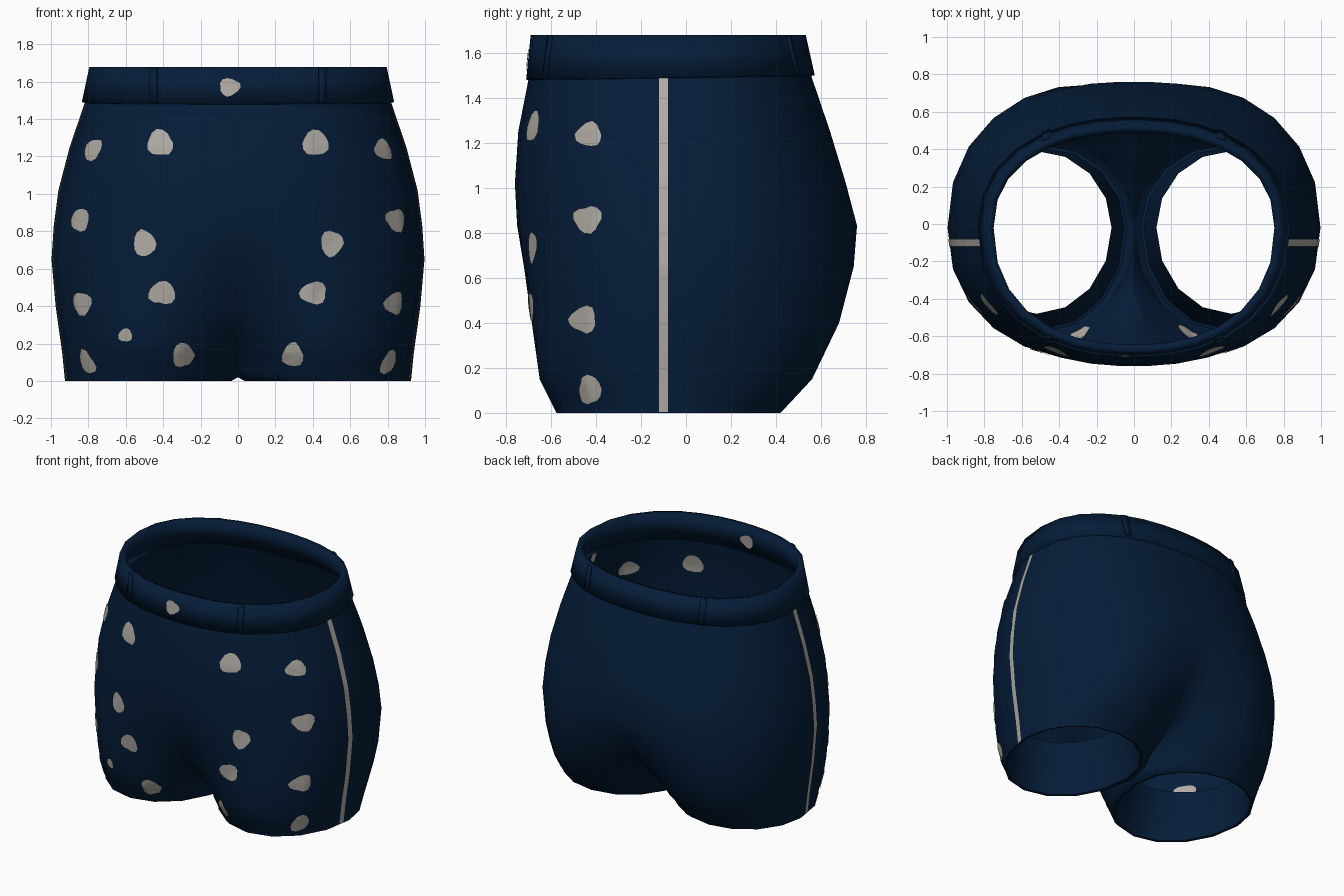
import bpy, bmesh, math, random
from mathutils import Vector
from mathutils.bvhtree import BVHTree

random.seed(4)
if "Cube" in bpy.data.objects:
    bpy.data.objects.remove(bpy.data.objects["Cube"])

SEGMENTS = 16
MIDDLE = -0.02


def material(name, colour):
    mat = bpy.data.materials.new(name)
    mat.use_nodes = True
    mat.diffuse_color = (*colour, 1)
    mat.node_tree.nodes["Principled BSDF"].inputs["Base Color"].default_value = (*colour, 1)
    return mat


navy = material("navy cloth", (0.0015, 0.012, 0.04))
grey = material("warm grey print", (0.44, 0.41, 0.37))


def finish(name, bm, mat, thickness=0, offset=-1):
    mesh = bpy.data.meshes.new(name)
    bm.to_mesh(mesh)
    obj = bpy.data.objects.new(name, mesh)
    bpy.context.collection.objects.link(obj)
    mesh.materials.append(mat)
    bpy.ops.object.select_all(action="DESELECT")
    obj.select_set(True)
    bpy.context.view_layer.objects.active = obj
    bpy.ops.object.shade_smooth_by_angle(angle=math.radians(50))
    if thickness:
        mod = obj.modifiers.new("cloth thickness", "SOLIDIFY")
        mod.thickness = thickness
        mod.offset = offset
        mod.use_even_offset = True
    return obj


def half_ring(z, half_width, front, back, split=0, gap=0):
    """Half outline from front centre to back centre; split pulls it into a leg loop."""
    points = []
    for i in range(SEGMENTS + 1):
        t = i / SEGMENTS
        s = min(1, max(0, math.sin(math.pi * t)))
        sign = -1 if t < 0.5 else 1
        hip_x = s ** 1.5
        hip_y = max(0, 1 - hip_x ** 2.25) ** (1 / 2.25)
        # a higher power rounds the valley between the legs
        power = 1 + 1.3 * (1 - split) if s * s < 0.5 else 1
        leg_x, leg_y = s * s, abs(math.sin(2 * math.pi * t)) ** power
        x = hip_x + (leg_x - hip_x) * split
        y = hip_y + (leg_y - hip_y) * split
        points.append((gap + x * (half_width - gap), y, sign))
    reach = max(p[1] for p in points)
    depth = {-1: front - MIDDLE, 1: back - MIDDLE}
    return [Vector((x, MIDDLE + depth[sign] * y / reach, z)) for x, y, sign in points]


def loft(rings):
    """Skin half rings from bottom to top and mirror them into one shell."""
    bm = bmesh.new()
    for side in (1, -1):
        rows = [[bm.verts.new((p.x * side, p.y, p.z)) for p in ring] for ring in rings]
        for low, high in zip(rows, rows[1:]):
            for i in range(SEGMENTS):
                quad = [low[i], low[i + 1], high[i + 1], high[i]]
                bm.faces.new(quad if side > 0 else quad[::-1])
    # each leg loop closes on itself below the crotch
    bmesh.ops.remove_doubles(bm, verts=bm.verts, dist=0.002)
    bm.normal_update()
    return bm


# Shorts body: height, half width, front, back
PROFILE = [(0, 0.925, -0.575, 0.42), (0.15, 0.94, -0.65, 0.56), (0.4, 0.975, -0.685, 0.68),
           (0.65, 0.997, -0.72, 0.745), (0.83, 0.985, -0.75, 0.76), (1.02, 0.96, -0.76, 0.71),
           (1.25, 0.9, -0.745, 0.64), (1.53, 0.805, -0.69, 0.545)]
# Height and how far the outline is split into legs
LEVELS = [(0, 1), (0.02, 1), (0.05, 0.85), (0.1, 0.7), (0.15, 0.6), (0.26, 0.4), (0.4, 0.24),
          (0.65, 0.07), (0.83, 0.01), (1.02, 0), (1.25, 0), (1.53, 0)]


def profile_at(z):
    for a, b in zip(PROFILE, PROFILE[1:]):
        if z <= b[0]:
            f = (z - a[0]) / (b[0] - a[0])
            return [p + (q - p) * f for p, q in zip(a[1:], b[1:])]


body = loft([half_ring(z, *profile_at(z), split, 0.035 if z == 0 else 0) for z, split in LEVELS])
body_tree = BVHTree.FromBMesh(body)
finish("shorts_body", body, navy)

# Plain lining that turns up inside each leg
lining = loft([half_ring(0, 0.925, -0.575, 0.42, 1, 0.035),
               half_ring(0.004, 0.908, -0.558, 0.405, 1, 0.052),
               half_ring(0.36, 0.92, -0.48, 0.39, 1, 0.12)])
bmesh.ops.reverse_faces(lining, faces=lining.faces)
finish("leg_linings", lining, navy)

# Waistband, with its lower edge rising slightly to the back
band_rings = [half_ring(1.48, 0.835, -0.71, 0.572), half_ring(1.678, 0.795, -0.69, 0.532)]
for p in band_rings[0]:
    p.z += 0.02 * (p.y + 0.71) / 1.28
band = loft(band_rings)
band_tree = BVHTree.FromBMesh(band)
finish("waistband", band, navy, 0.045)


def plate(name, rows, facing, tree, lift, mat, closed=False, thickness=0):
    """Lay a grid of (u, v) points on the cloth, seen from front, back, left or right."""
    bm = bmesh.new()
    sides = {"front": (0, -1), "back": (0, 1), "left": (1, 0), "right": (-1, 0)}
    dx, dy = sides[facing]
    grid = []
    for row in rows:
        line = []
        for u, v in row:
            start = Vector((dx * 3 or u, dy * 3 or u, v))
            hit, normal, _, _ = tree.ray_cast(start, Vector((-dx, -dy, 0)))
            line.append(bm.verts.new(hit + normal * lift) if hit else None)
        grid.append(line)
    for a, b in zip(grid, grid[1:]):
        count = len(a) if closed else len(a) - 1
        for i in range(count):
            j = (i + 1) % len(a)
            quad = [a[i], a[j], b[j], b[i]]
            if all(quad):
                bm.faces.new(quad)
    bmesh.ops.remove_doubles(bm, verts=bm.verts, dist=0.0005)
    bm.normal_update()
    outward = Vector((dx, dy, 0)) * (1 if lift > 0 else -1)
    if sum(f.normal.dot(outward) * f.calc_area() for f in bm.faces) < 0:
        bmesh.ops.reverse_faces(bm, faces=bm.faces)
    return finish(name, bm, mat, thickness, 1)


def spot(name, u, v, width, height, facing, tree=body_tree, depth=0):
    """Irregular printed patch on the outside and inside of the cloth."""
    count = 14
    phase = random.uniform(0, 2 * math.pi)
    outline = []
    for i in range(count):
        a = 2 * math.pi * i / count
        r = 0.5 * (1 + 0.1 * math.cos(3 * a + phase) + random.uniform(-0.06, 0.06))
        outline.append((width * r * math.cos(a), height * r * math.sin(a)))
    rows = [[(u + x * k, v + y * k) for x, y in outline] for k in (0, 0.35, 0.7, 1)]
    plate(name + "_outer", rows, facing, tree, 0.005, grey, True)
    plate(name + "_inner", rows, facing, tree, -depth - 0.005, grey, True)


# Printed spots: across, height, width, tallness
FRONT_SPOTS = [(0.415, 1.27, 0.14, 0.14), (0.5, 0.735, 0.115, 0.14),
               (0.405, 0.47, 0.14, 0.12), (0.295, 0.14, 0.11, 0.13)]
SIDE_SPOTS = [(-0.43, 1.235, 0.115, 0.11), (-0.435, 0.86, 0.12, 0.12),
              (-0.455, 0.415, 0.12, 0.12), (-0.425, 0.105, 0.1, 0.13)]
for side, facing in ((1, "left"), (-1, "right")):
    for n, (u, v, w, h) in enumerate(FRONT_SPOTS):
        spot(f"{facing}_front_spot_{n}", u * side, v, w, h, "front")
    for n, (u, v, w, h) in enumerate(SIDE_SPOTS):
        spot(f"{facing}_side_spot_{n}", u, v, w, h, facing)
    # Side stripe, printed through the cloth
    heights = [0.004 + 1.486 * i / 60 for i in range(61)]
    rows = [[(-0.12, z), (-0.1, z), (-0.08, z)] for z in heights]
    plate(f"{facing}_stripe_outer", rows, facing, body_tree, 0.004, grey)
    plate(f"{facing}_stripe_inner", rows, facing, body_tree, -0.004, grey)
    # Belt loops
    for end, middle, bottom in (("front", 0.45, 1.485), ("back", 0.465, 1.505)):
        rows = [[(side * (middle + x), z) for x in (-0.02, 0, 0.02)]
                for z in (bottom, 1.58, 1.672)]
        plate(f"{facing}_{end}_belt_loop", rows, end, band_tree, 0.002, navy, thickness=0.009)
spot("small_spot", -0.6, 0.245, 0.075, 0.07, "front")
spot("waistband_spot", -0.045, 1.57, 0.11, 0.095, "front", band_tree, 0.045)
